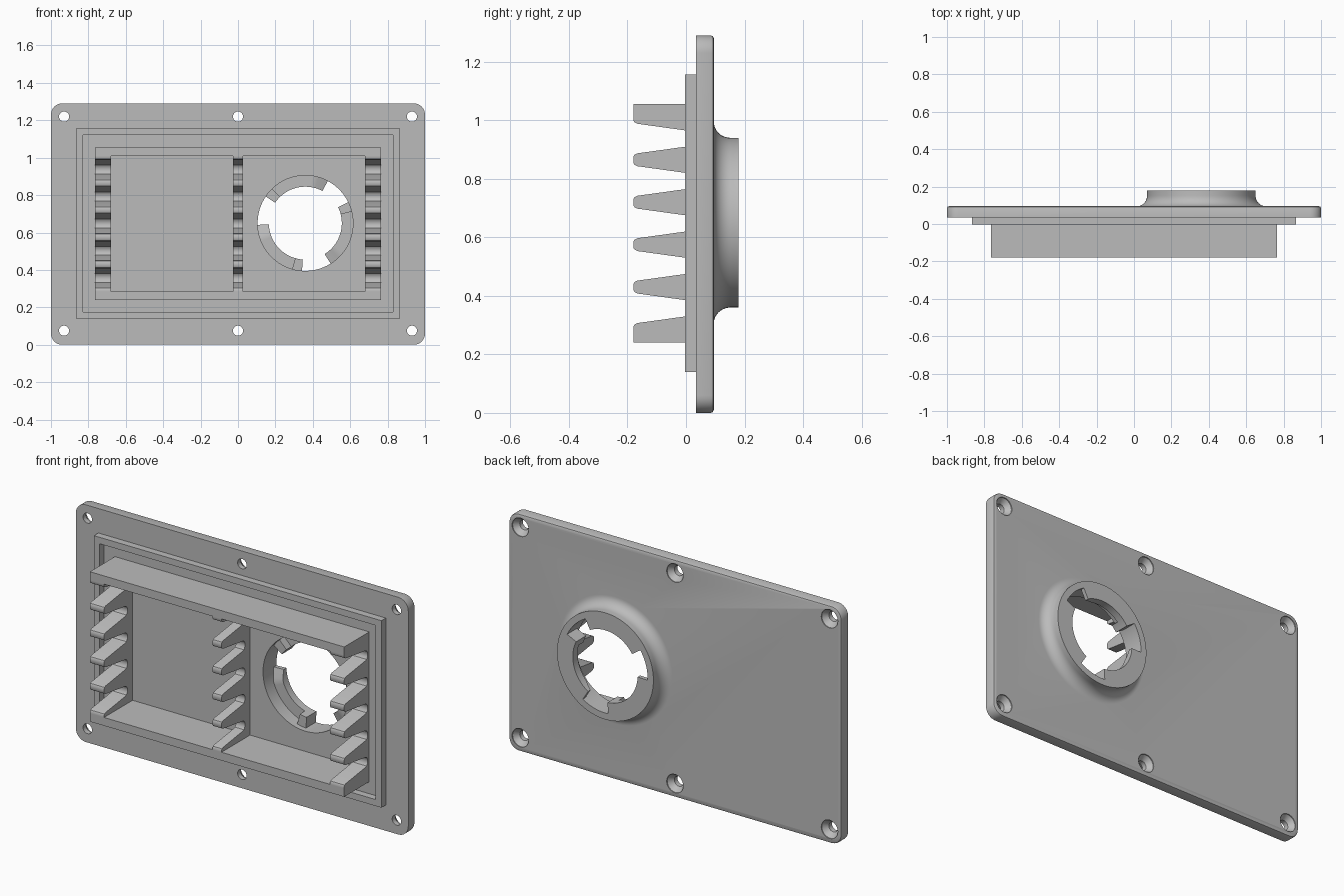
import bpy, bmesh, math

if "Cube" in bpy.data.objects:
    bpy.data.objects.remove(bpy.data.objects["Cube"])

grey = bpy.data.materials.new("plain grey")
grey.use_nodes = True
grey.diffuse_color = (0.5, 0.5, 0.5, 1)
grey.node_tree.nodes["Principled BSDF"].inputs["Base Color"].default_value = (0.5, 0.5, 0.5, 1)

CX, CZ = 0.36, 0.65            # collar centre
FRONT, BACK, END = 0.035, 0.095, 0.18


def loft(name, loops, closed=False):
    """Skin a series of equal loops; cap the ends, or join them when closed."""
    bm = bmesh.new()
    rings = [[bm.verts.new(p) for p in loop] for loop in loops]
    pairs = list(zip(rings, rings[1:]))
    if closed:
        pairs.append((rings[-1], rings[0]))
    else:
        bm.faces.new(rings[0])
        bm.faces.new(rings[-1])
    for a, b in pairs:
        for i in range(len(a)):
            j = (i + 1) % len(a)
            bm.faces.new((a[i], a[j], b[j], b[i]))
    bmesh.ops.recalc_face_normals(bm, faces=bm.faces)
    mesh = bpy.data.meshes.new(name)
    bm.to_mesh(mesh)
    bm.free()
    ob = bpy.data.objects.new(name, mesh)
    bpy.context.collection.objects.link(ob)
    mesh.materials.append(grey)
    return ob


def box(name, x0, x1, y0, y1, z0, z1):
    return loft(name, [[(x0, y, z0), (x1, y, z0), (x1, y, z1), (x0, y, z1)] for y in (y0, y1)])


def turned(name, x, z, profile, steps=48):
    """Solid turned about the y direction from (radius, y) points."""
    turn = [math.tau * i / steps for i in range(steps)]
    return loft(name, [[(x + r * math.cos(a), y, z + r * math.sin(a)) for a in turn] for r, y in profile])


def combine(target, tool, operation):
    mod = target.modifiers.new(operation, "BOOLEAN")
    mod.operation, mod.solver, mod.object = operation, "EXACT", tool
    bpy.context.view_layer.objects.active = target
    bpy.ops.object.modifier_apply(modifier=mod.name)
    bpy.data.objects.remove(tool)


def smooth(ob):
    bpy.ops.object.select_all(action="DESELECT")
    ob.select_set(True)
    bpy.context.view_layer.objects.active = ob
    bpy.ops.object.shade_smooth_by_angle(angle=math.radians(32))


def rounded_rect(y, inset):
    """Plate outline at depth y, with rounded corners."""
    radius, pts = 0.06, []
    for k, (sx, sz) in enumerate([(1, 1), (-1, 1), (-1, -1), (1, -1)]):
        for i in range(9):
            a = math.pi / 2 * (k + i / 8)
            pts.append((sx * (1 - radius) + (radius - inset) * math.cos(a), y,
                        0.645 + sz * (0.645 - radius) + (radius - inset) * math.sin(a)))
    return pts


# Plate with softened back edge
plate = loft("plate", [rounded_rect(y, s) for y, s in
                       [(FRONT, 0), (BACK - 0.01, 0), (BACK - 0.003, 0.003), (BACK, 0.01)]])

# Flared collar on the back
flare = [(0.345 - 0.055 * math.sin(t), 0.152 - 0.057 * math.cos(t))
         for t in [math.pi / 2 * i / 10 for i in range(11)]]
collar = turned("collar", CX, CZ, [(0.345, 0.08)] + flare + [(0.29, END)], 96)
combine(plate, collar, "UNION")

# Two shallow pockets in the front
for s in (-1, 1):
    x0, x1 = sorted((s * 0.027, s * 0.68))
    combine(plate, box("pocket_cutter", x0, x1, 0, 0.065, 0.285, 1.01), "DIFFERENCE")

# Round opening through the collar
combine(plate, turned("opening_cutter", CX, CZ, [(0.255, 0), (0.255, 0.3)], 96), "DIFFERENCE")

# Countersunk screw holes
for x in (-0.93, 0, 0.93):
    for z in (0.075, 1.22):
        combine(plate, turned("screw_cutter", x, z,
                [(0.027, 0), (0.027, 0.062), (0.05, 0.09), (0.05, 0.12)], 32), "DIFFERENCE")
smooth(plate)

# Raised sealing rim around the front
rim = box("sealing_rim", -0.865, 0.865, -0.003, 0.04, 0.14, 1.157)
combine(rim, box("rim_cutter", -0.83, 0.83, -0.1, 0.1, 0.175, 1.122), "DIFFERENCE")

# Horizontal bars above and below the combs
for name, z in (("lower_bar", 0.24), ("upper_bar", 1.01)):
    box(name, -0.765, 0.765, -END, 0.05, z, z + 0.045)

# Comb outline: tapered teeth with rounded tips and rounded gaps
PITCH = 0.145
side = [(-0.18, 0.01), (-0.176, 0.017), (-0.166, 0.022), (0, 0.045),
        (0.012, 0.049), (0.019, 0.058), (0.022, 0.0725)]
outline = [(0.05, 0.285), (-END, 0.285)]
for k in range(5):
    base = 0.285 + k * PITCH
    outline += [(y, base + d) for y, d in side]
    outline += [(y, base + PITCH - d) for y, d in reversed(side[:-1])]
outline += [(-END, 1.01), (0.05, 1.01)]
for name, x0, x1 in (("right_comb", -0.765, -0.68), ("centre_comb", -0.027, 0.027),
                     ("left_comb", 0.68, 0.765)):
    smooth(loft(name, [[(x, y, z) for y, z in outline] for x in (x0, x1)]))


def sector(name, stations):
    """Part of the locking ring from (angle in degrees, front depth) stations."""
    loops = []
    for deg, y in stations:
        c, s = math.cos(math.radians(deg)), math.sin(math.radians(deg))
        loops.append([(CX + r * c, d, CZ + r * s) for r, d in
                      ((0.195, y), (0.257, y), (0.257, END), (0.195, END))])
    smooth(loft(name, loops))


# Three locking lugs, each with a lead-in ramp and an end stop
for k in range(3):
    a = 62 + 120 * k
    ramp = [(a + i * 4, 0.158 - 0.005 * i) for i in range(5)]
    flat = [(a + 16 + i * 4, 0.138) for i in range(1, 15)]
    sector("locking_lug_%d" % (k + 1), ramp + flat)
    sector("lug_stop_%d" % (k + 1), [(a + 72 + i * 3, 0.095) for i in range(5)])
